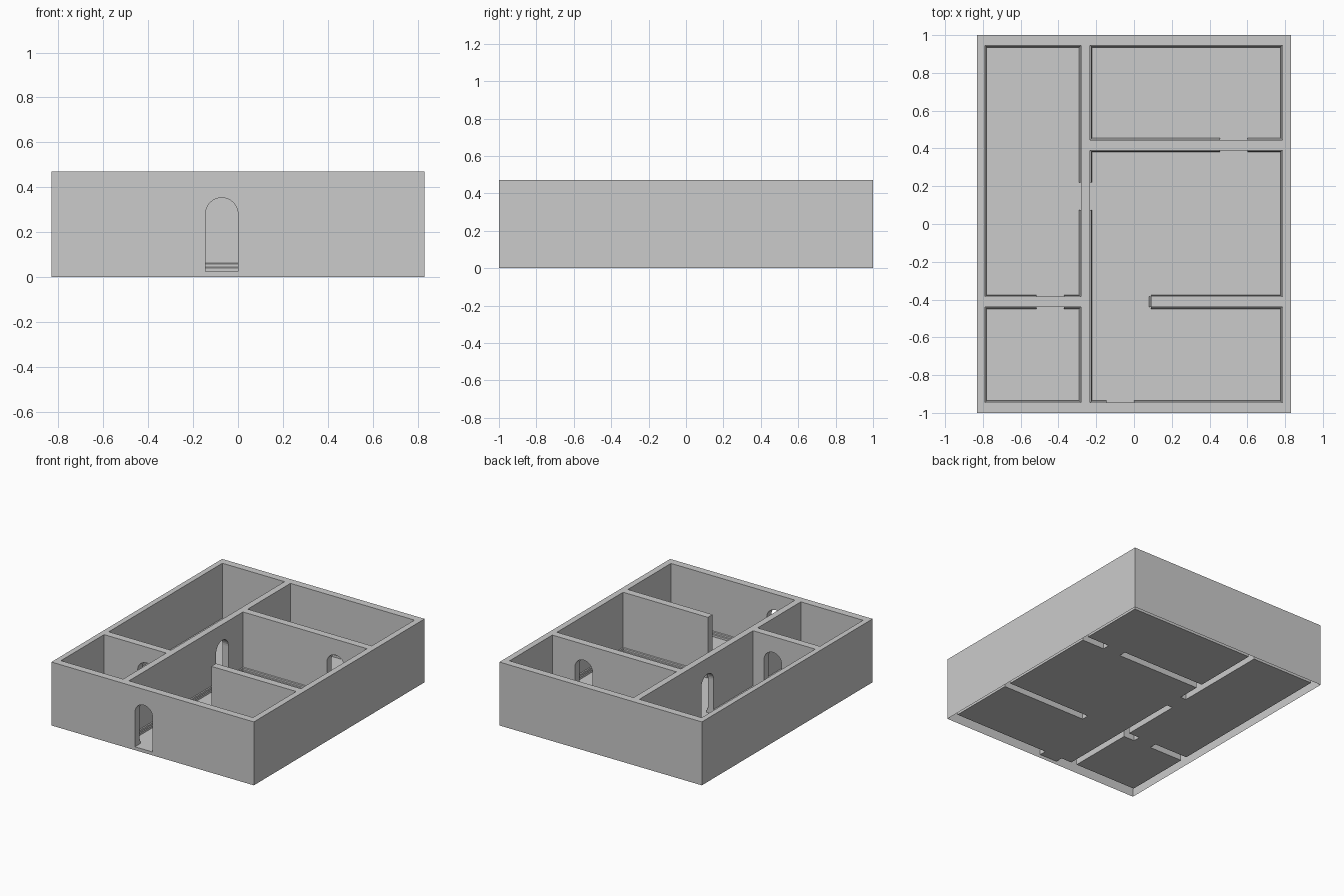
import bpy, bmesh
from math import cos, sin, pi
from mathutils import Vector

if "Cube" in bpy.data.objects:
    bpy.data.objects.remove(bpy.data.objects["Cube"])

H, FLOOR = 0.47, 0.025          # wall height, floor level
DOOR_TOP, R = 0.353, 0.0725     # arch crown and radius

# Room outlines, counter-clockwise
ROOMS = {
    "hall": [(-0.79, -0.385), (-0.28, -0.385), (-0.28, 0.945), (-0.79, 0.945)],
    "back_room": [(-0.232, 0.445), (0.785, 0.445), (0.785, 0.945), (-0.232, 0.945)],
    "small_room": [(-0.79, -0.945), (-0.28, -0.945), (-0.28, -0.44), (-0.79, -0.44)],
    "main_room": [(-0.232, -0.945), (0.785, -0.945), (0.785, -0.44), (0.09, -0.44),
                  (0.09, -0.385), (0.785, -0.385), (0.785, 0.39), (-0.232, 0.39)],
}
# Doorways as plan rectangles x0, x1, y0, y1, and the direction of passage
DOORS = [
    (-0.145, 0.0, -1.05, -0.92, "y"),
    (-0.515, -0.37, -0.46, -0.365, "y"),
    (0.455, 0.60, 0.37, 0.465, "y"),
    (-0.30, -0.21, 0.075, 0.22, "x"),
]


def prism(name, points, offset):
    """Extrude a flat polygon of 3D points along an offset."""
    bm = bmesh.new()
    face = bm.faces.new([bm.verts.new(p) for p in points])
    ext = bmesh.ops.extrude_face_region(bm, geom=[face])
    verts = [v for v in ext["geom"] if isinstance(v, bmesh.types.BMVert)]
    bmesh.ops.translate(bm, verts=verts, vec=Vector(offset))
    bmesh.ops.recalc_face_normals(bm, faces=bm.faces[:])
    me = bpy.data.meshes.new(name)
    bm.to_mesh(me)
    bm.free()
    ob = bpy.data.objects.new(name, me)
    bpy.context.collection.objects.link(ob)
    return ob


def cut(target, cutter):
    mod = target.modifiers.new("cut", "BOOLEAN")
    mod.operation, mod.solver, mod.object = "DIFFERENCE", "EXACT", cutter
    bpy.context.view_layer.objects.active = target
    bpy.ops.object.modifier_apply(modifier=mod.name)
    bpy.data.objects.remove(cutter)


# Solid block with the rooms cut out
house = prism("house_walls", [(-0.83, -1, 0), (0.83, -1, 0), (0.83, 1, 0), (-0.83, 1, 0)], (0, 0, H))
for name, outline in ROOMS.items():
    cut(house, prism(name, [(x, y, FLOOR) for x, y in outline], (0, 0, 0.6)))

# Arched doorways
for x0, x1, y0, y1, way in DOORS:
    a, b = (x0, x1) if way == "y" else (y0, y1)
    mid, spring = (a + b) / 2, DOOR_TOP - R
    arch = [(a, FLOOR), (b, FLOOR)]
    arch += [(mid + R * cos(pi * i / 16), spring + R * sin(pi * i / 16)) for i in range(17)]
    if way == "y":
        cut(house, prism("doorway", [(u, y0, z) for u, z in arch], (0, y1 - y0, 0)))
    else:
        cut(house, prism("doorway", [(x0, u, z) for u, z in arch], (x1 - x0, 0, 0)))

# Open underside: walls are hollow from below
bm = bmesh.new()
bm.from_mesh(house.data)
under = [f for f in bm.faces if all(v.co.z < 1e-4 for v in f.verts)]
bmesh.ops.delete(bm, geom=under, context="FACES")
bm.to_mesh(house.data)
bm.free()

# Stepped skirting profile: distance from wall, height
SKIRT = [(0, FLOOR), (0.010, FLOOR), (0.010, 0.04), (0.006, 0.045), (0.006, 0.058), (0, 0.062)]


def skirting(name, p, q):
    d = q - p
    n = Vector((-d.y, d.x)).normalized()
    prism(name, [(p.x + n.x * u, p.y + n.y * u, z) for u, z in SKIRT], (d.x, d.y, 0))


# Skirting along every wall, interrupted at doorways
for name, outline in ROOMS.items():
    for i, start in enumerate(outline):
        p, q = Vector(start), Vector(outline[(i + 1) % len(outline)])
        k = 0 if abs(q.x - p.x) > abs(q.y - p.y) else 1
        lo, hi = sorted((p[k], q[k]))
        stops = [lo, hi]
        for door in DOORS:
            spans = (door[0:2], door[2:4])
            along, across = spans[k], spans[1 - k]
            if across[0] < p[1 - k] < across[1] and lo < along[0] and along[1] < hi:
                stops += along
        stops.sort(reverse=p[k] > q[k])
        for a, b in zip(stops[::2], stops[1::2]):
            s, e = p.copy(), p.copy()
            s[k], e[k] = a, b
            skirting(name + "_skirting", s, e)
